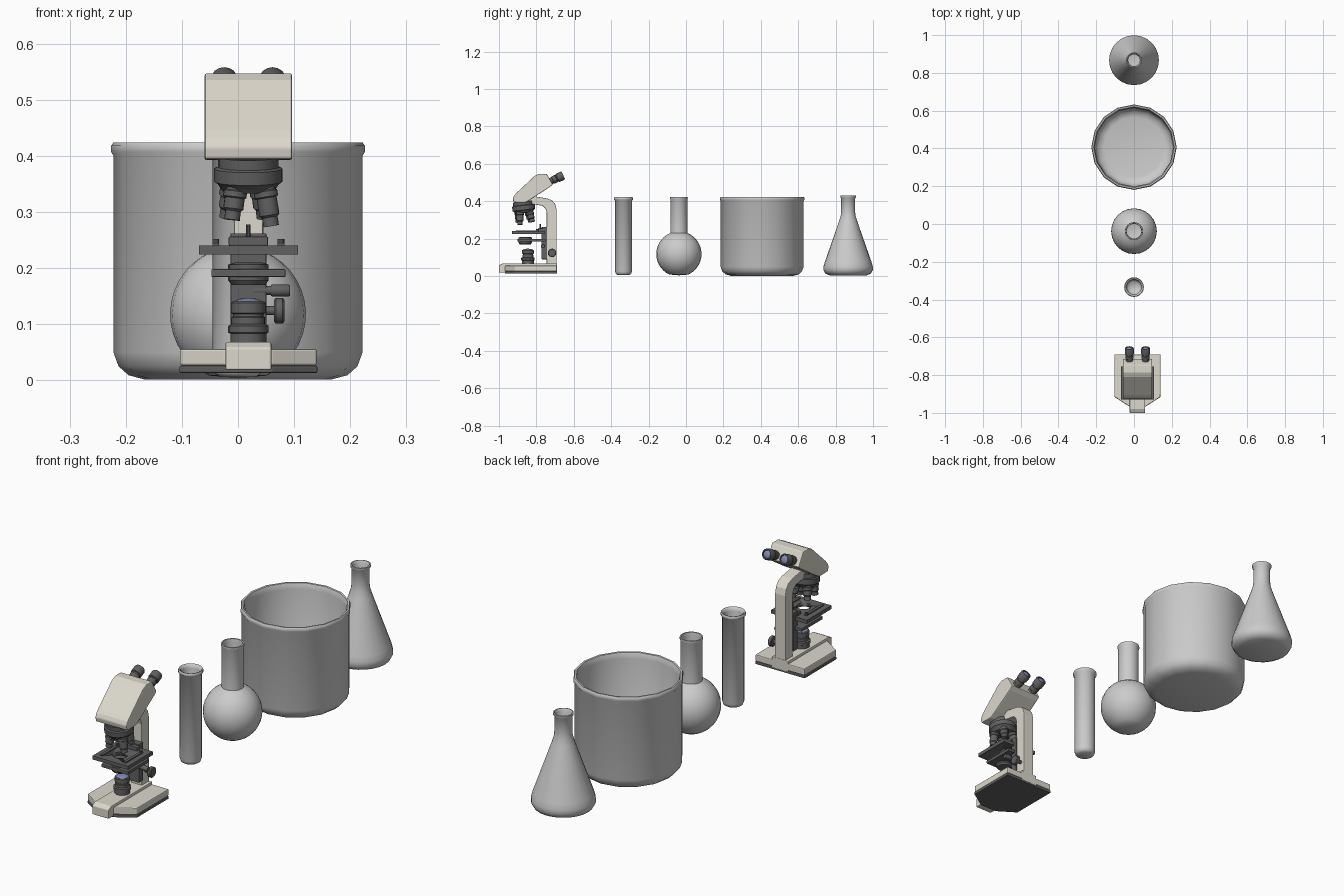
import bpy, bmesh, math
from mathutils import Vector

if "Cube" in bpy.data.objects:
    bpy.data.objects.remove(bpy.data.objects["Cube"])

def material(name, col):
    m = bpy.data.materials.new(name)
    m.diffuse_color = (*col, 1)
    m.use_nodes = True
    m.node_tree.nodes["Principled BSDF"].inputs["Base Color"].default_value = m.diffuse_color
    return m

CREAM = material("cream_enamel", (0.72, 0.69, 0.61))
DARK = material("dark_metal", (0.12, 0.12, 0.12))
LENS = material("lens_glass", (0.22, 0.25, 0.5))
MX = 0.0185  # microscope centre line

def finish(name, bm, mat=None, bevel=0, angle=35):
    bmesh.ops.recalc_face_normals(bm, faces=bm.faces)
    me = bpy.data.meshes.new(name)
    bm.to_mesh(me)
    bm.free()
    ob = bpy.data.objects.new(name, me)
    bpy.context.collection.objects.link(ob)
    if mat:
        me.materials.append(mat)
    bpy.ops.object.select_all(action='DESELECT')
    ob.select_set(True)
    bpy.context.view_layer.objects.active = ob
    if bevel:
        b = ob.modifiers.new("bevel", 'BEVEL')
        b.width, b.segments, b.limit_method = bevel, 2, 'ANGLE'
    else:
        bpy.ops.object.shade_smooth_by_angle(angle=math.radians(angle))
    return ob

def lathe(name, prof, loc, sides=16, axis=(0, 0, 1), mat=None, angle=35):
    """Revolve (radius, height) points; radius 0 ends close the shape."""
    bm = bmesh.new()
    rings = []
    for r, z in prof:
        if r == 0:
            rings.append([bm.verts.new((0, 0, z))] * sides)
        else:
            rings.append([bm.verts.new((r * math.cos(2 * math.pi * i / sides),
                                        r * math.sin(2 * math.pi * i / sides), z)) for i in range(sides)])
    for a, b in zip(rings, rings[1:]):
        for i in range(sides):
            j = (i + 1) % sides
            bm.faces.new(list(dict.fromkeys((a[i], a[j], b[j], b[i]))))
    ob = finish(name, bm, mat, 0, angle)
    ob.rotation_mode = 'QUATERNION'
    ob.rotation_quaternion = Vector(axis).to_track_quat('Z', 'Y')
    ob.location = loc
    return ob

def prism(name, pts, lo, hi, plane, mat, bevel=0.003):
    """Extrude an outline: plane 'yz' along x, plane 'xy' along z (x relative to MX)."""
    bm = bmesh.new()
    put = (lambda p, h: (MX + h, p[0], p[1])) if plane == 'yz' else (lambda p, h: (MX + p[0], p[1], h))
    a = [bm.verts.new(put(p, lo)) for p in pts]
    b = [bm.verts.new(put(p, hi)) for p in pts]
    bm.faces.new(a)
    bm.faces.new(b)
    for i in range(len(pts)):
        j = (i + 1) % len(pts)
        bm.faces.new((a[i], a[j], b[j], b[i]))
    return finish(name, bm, mat, bevel)

def box(name, x0, x1, y0, y1, z0, z1, mat, bevel=0.002):
    return prism(name, [(x0, y0), (x1, y0), (x1, y1), (x0, y1)], z0, z1, 'xy', mat, bevel)

# ---- glassware: outer wall up, over the lip, inner wall down ----
lathe("test_tube", [(0, .006), (.032, .006), (.041, .012), (.045, .025), (.045, .403), (.051, .408), (.052, .416),
                    (.049, .422), (.043, .42), (.039, .405), (.039, .028), (.03, .014), (0, .014)],
      (0, -.334, 0), 20, angle=60)

arc = [(.121 * math.sin(t), .118 - .121 * math.cos(t)) for t in [math.radians(25 + i * 133 / 14) for i in range(15)]]
inner = [(r * .93, .118 + (z - .118) * .93) for r, z in reversed(arc)]
lathe("round_flask", [(0, .004)] + arc + [(.045, .25), (.045, .41), (.048, .416), (.047, .423), (.041, .423), (.039, .41),
                                          (.039, .25)] + inner + [(0, .016)], (0, -.038, 0), 24, angle=60)

lathe("beaker", [(0, .001), (.165, .001), (.195, .009), (.213, .025), (.222, .05), (.222, .4), (.226, .407),
                 (.226, .418), (.222, .424), (.214, .423), (.21, .412), (.208, .398), (.208, .05), (.19, .02),
                 (.16, .013), (0, .013)], (0, .407, 0), 16, angle=60)

lathe("conical_flask", [(0, .004), (.1, .004), (.122, .014), (.132, .032), (.132, .05), (.125, .075), (.048, .295),
                        (.039, .325), (.037, .345), (.037, .415), (.042, .421), (.042, .43), (.037, .431), (.031, .42),
                        (.031, .345), (.041, .295), (.118, .072), (.122, .04), (.1, .014), (0, .014)],
      (0, .867, 0), 24, angle=60)

# ---- microscope base ----
foot = [(-.123, -.69), (-.123, -.915), (-.041, -.968), (.041, -.968), (.123, -.915), (.123, -.69)]
prism("base_sole", foot, .013, .026, 'xy', DARK)
prism("base_body", [(x * .99, y) for x, y in foot], .026, .056, 'xy', CREAM, .004)
prism("base_ridge", [(-1, .018), (-1, .058), (-.98, .068), (-.69, .068), (-.69, .018)],
      -.041, .041, 'yz', CREAM)

# ---- curved arm and binocular head ----
prism("arm", [(-.692, .05), (-.692, .355), (-.699, .384), (-.715, .404), (-.742, .415), (-.80, .425), (-.84, .43),
              (-.90, .395), (-.79, .38), (-.765, .375), (-.752, .362), (-.745, .34), (-.745, .05)],
      -.026, .026, 'yz', CREAM)
prism("head", [(-.922, .394), (-.926, .415), (-.918, .432), (-.905, .446), (-.81, .535), (-.785, .547), (-.745, .547),
               (-.712, .49), (-.73, .475), (-.825, .413), (-.86, .392)], -.078, .078, 'yz', CREAM, .004)

# ---- eyepieces ----
look = Vector((0, .91, .415)).normalized()
for side in (-1, 1):
    p = Vector((MX + side * .043, -.745, .498))
    lathe("eyepiece", [(0, 0), (.018, 0), (.018, .035), (.021, .037), (.021, .055), (.019, .057), (.019, .062),
                       (.024, .064), (.024, .092), (.021, .098), (.017, .098), (.016, .094), (0, .094)], p, 16, look, DARK)
    lathe("eyepiece_lens", [(0, .092), (.016, .094), (.012, .097), (0, .098)], p, 16, look, LENS)

# ---- nosepiece with angled objectives ----
down = Vector((0, .12, -1)).normalized()
top = Vector((MX, -.872, .398))
lathe("nosepiece", [(0, 0), (.054, 0), (.054, .018), (.061, .021), (.061, .044), (.055, .048), (.047, .06), (0, .062)],
      top, 24, down, DARK)
for k in range(4):
    a = math.radians(-37 + 90 * k)
    out = Vector((math.cos(a), math.sin(a), 0))
    ln = .125 if k == 0 else .113
    lathe("objective", [(0, .03), (.018, .03), (.018, .06), (.021, .062), (.021, .072), (.018, .074), (.018, ln - .02),
                        (.014, ln - .016), (.014, ln), (.008, ln), (.007, ln - .004), (0, ln - .004)],
          top + out * .026, 16, (down + out * .2).normalized(), DARK)

# ---- stage with light hole ----
stage = box("stage", -.088, .088, -.93, -.755, .224, .24, DARK, 0)
cutter = lathe("stage_hole_cutter", [(0, -.05), (.03, -.05), (.03, .05), (0, .05)], (MX, -.86, .232), 20)
cutter.hide_render = True
cut = stage.modifiers.new("hole", 'BOOLEAN')
cut.operation, cut.object, cut.solver = 'DIFFERENCE', cutter, 'EXACT'
bpy.context.view_layer.objects.active = stage
bpy.ops.object.modifier_apply(modifier="hole")
bpy.data.objects.remove(cutter)
box("slide_holder", -.035, .035, -.79, -.765, .24, .256, DARK)
for side in (-1, 1):
    box("stage_clip", side * .058 - .006, side * .058 + .006, -.91, -.79, .24, .245, DARK, 0)
    lathe("clip_screw", [(0, 0), (.006, 0), (.006, .012), (0, .012)], (MX + side * .058, -.795, .24), 10, mat=DARK)
lathe("stage_pin", [(0, 0), (.004, 0), (.004, .038), (0, .038)], (MX, -.78, .24), 10, mat=DARK)

# ---- condenser shelf and focus rail ----
box("condenser_plate", -.066, .066, -.90, -.75, .184, .198, DARK)
lathe("condenser", [(0, .17), (.03, .17), (.036, .178), (.036, .206), (.024, .21), (0, .21)], (MX, -.86, 0), 20, mat=DARK)
box("focus_rail", -.032, .032, -.772, -.742, .09, .262, DARK)

# ---- lamp ----
lathe("lamp_housing", [(0, .06), (.032, .06), (.032, .083), (.036, .085), (.036, .097), (.03, .1), (.03, .112),
                       (.027, .114), (.027, .118), (.031, .12), (.031, .138), (.027, .141), (0, .141)],
      (MX, -.845, 0), 20, mat=DARK)
lathe("lamp_lens", [(0, .139), (.024, .141), (.016, .145), (0, .147)], (MX, -.845, 0), 20, mat=LENS)

# ---- focus knobs on the right ----
for name, r, y, z, x0 in (("coarse_knob", .023, -.716, .124, .046), ("fine_knob", .011, -.765, .16, .04)):
    length = .018 if r > .02 else .034
    lathe(name, [(0, -.03), (.008, -.03), (.008, 0), (r * .85, 0), (r, .003), (r, length - .003),
                 (r * .85, length), (0, length)], (MX + x0, y, z), 16, (1, 0, 0), DARK)
